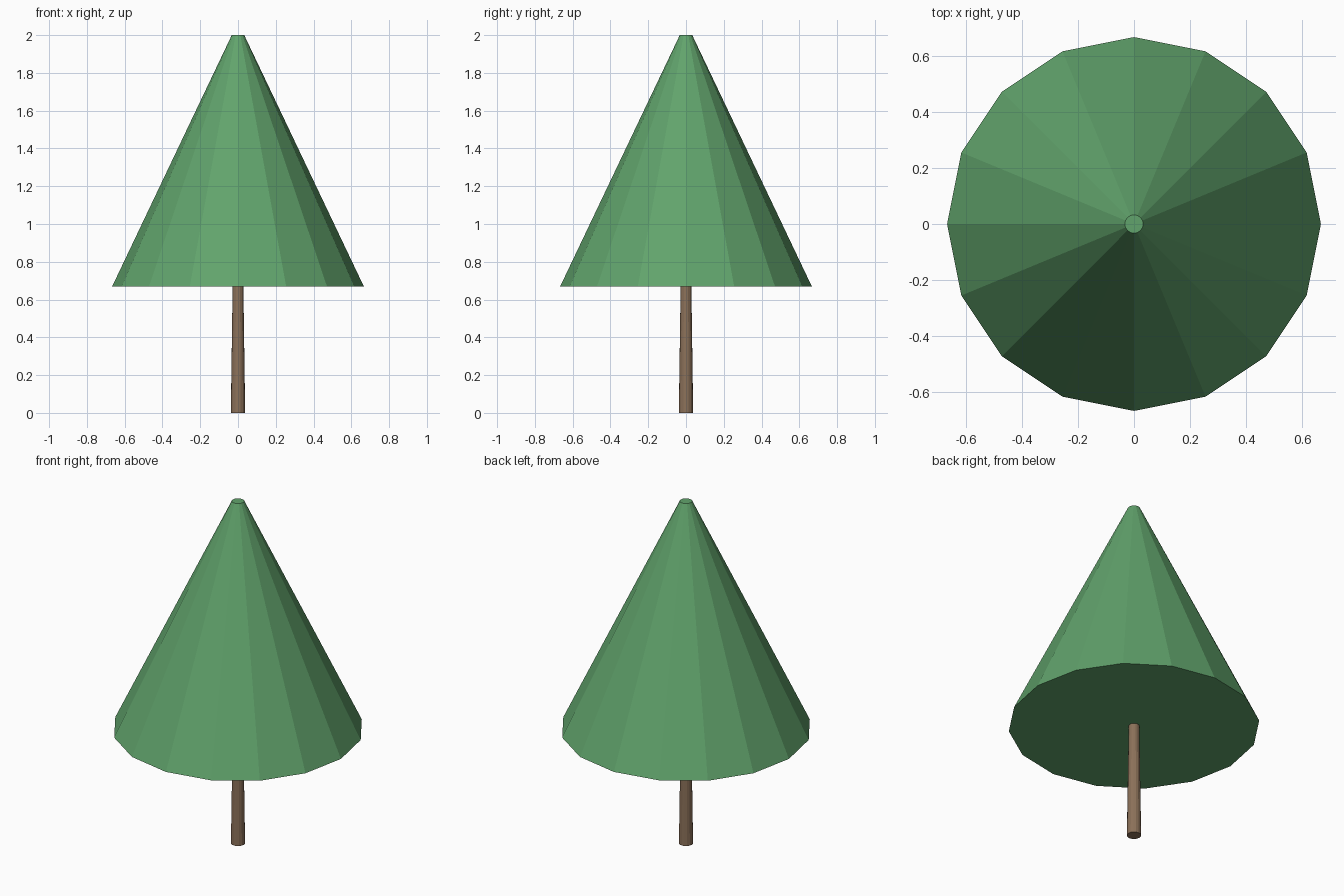
import bpy

cube = bpy.data.objects.get("Cube")
if cube:
    bpy.data.objects.remove(cube, do_unlink=True)


def make_material(name, colour):
    mat = bpy.data.materials.new(name)
    mat.use_nodes = True
    mat.diffuse_color = colour
    mat.node_tree.nodes["Principled BSDF"].inputs["Base Color"].default_value = colour
    return mat


def tapered(name, sides, z_low, z_high, r_low, r_high, mat):
    """Flat-shaded tapered cylinder between two heights."""
    bpy.ops.mesh.primitive_cone_add(
        vertices=sides, radius1=r_low, radius2=r_high, depth=z_high - z_low,
        location=(0, 0, (z_low + z_high) / 2))
    obj = bpy.context.object
    obj.name = name
    obj.data.materials.append(mat)
    return obj


leaf_green = make_material("leaf_green", (0.12, 0.37, 0.15, 1))
bark_brown = make_material("bark_brown", (0.26, 0.165, 0.10, 1))

# Trunk, ending just inside the foliage
tapered("trunk", 16, 0, 0.7, 0.038, 0.028, bark_brown)

# Foliage cone with a small flat tip
tapered("foliage", 16, 0.67, 2, 0.666, 0.033, leaf_green)
